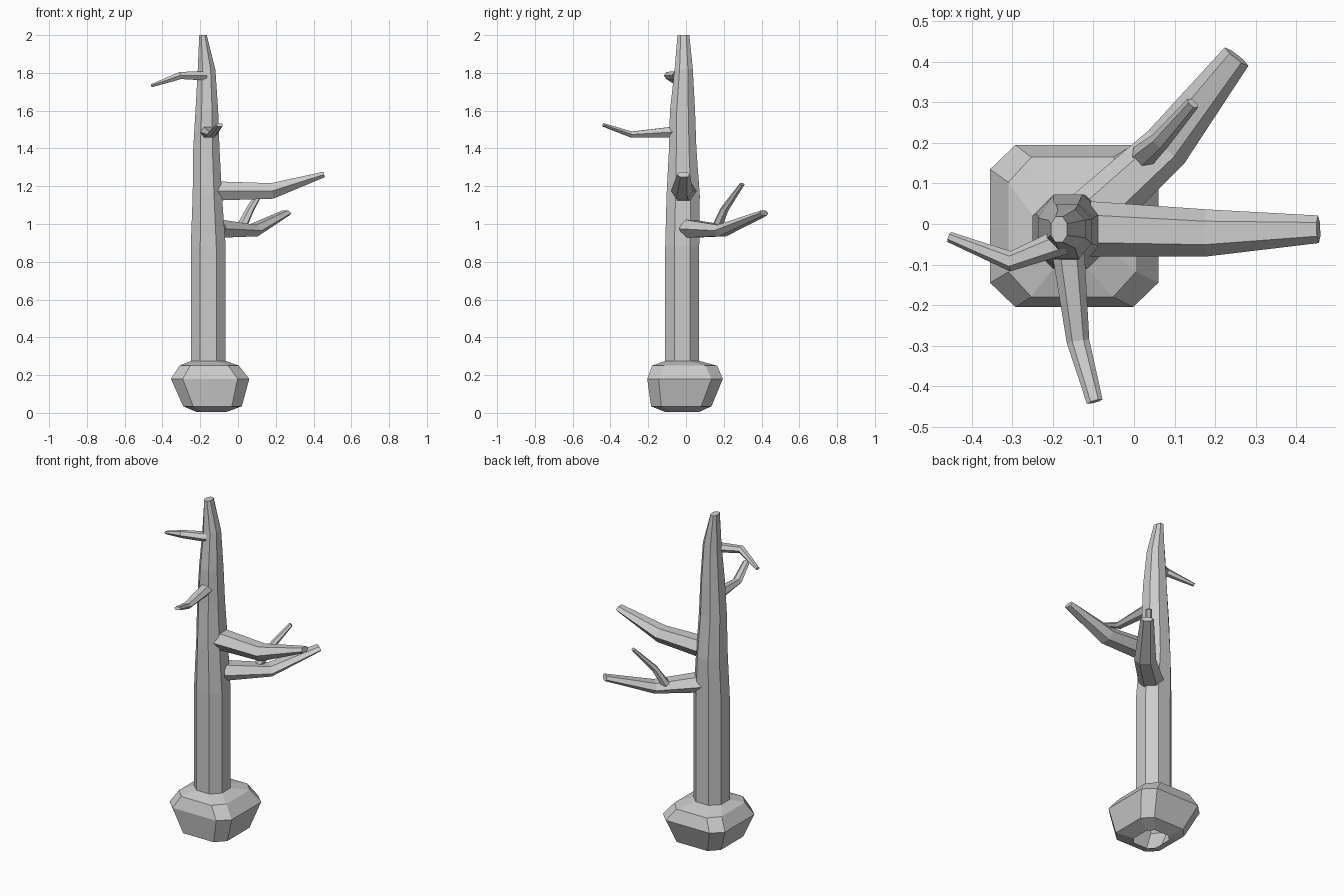
import bpy, bmesh
from math import cos, sin, pi
from mathutils import Vector

if "Cube" in bpy.data.objects:
    bpy.data.objects.remove(bpy.data.objects["Cube"])


def loft(name, rings, cap_start=False, cap_end=True):
    """Skin a list of equal-length point rings into one flat-shaded object."""
    bm = bmesh.new()
    loops = [[bm.verts.new(p) for p in ring] for ring in rings]
    n = len(loops[0])
    for a, b in zip(loops, loops[1:]):
        for i in range(n):
            j = (i + 1) % n
            bm.faces.new((a[i], a[j], b[j], b[i]))
    if cap_start:
        bm.faces.new(loops[0][::-1])
    if cap_end:
        bm.faces.new(loops[-1])
    bmesh.ops.recalc_face_normals(bm, faces=bm.faces)
    mesh = bpy.data.meshes.new(name)
    bm.to_mesh(mesh)
    bm.free()
    obj = bpy.data.objects.new(name, mesh)
    bpy.context.collection.objects.link(obj)
    return obj


def chamfered(z, x0, x1, y0, y1, c=0.27):
    """Eight-sided ring: a rectangle with its corners cut off."""
    cx, cy = c * (x1 - x0), c * (y1 - y0)
    return [(x0 + cx, y0, z), (x1 - cx, y0, z), (x1, y0 + cy, z), (x1, y1 - cy, z),
            (x1 - cx, y1, z), (x0 + cx, y1, z), (x0, y1 - cy, z), (x0, y0 + cy, z)]


def branch(name, stations, sides=6):
    """Bent tapering limb. Each station: centre x, y, z, half width, half height."""
    pts = [Vector(s[:3]) for s in stations]
    rings = []
    for i, s in enumerate(stations):
        d = (pts[min(i + 1, len(pts) - 1)] - pts[max(i - 1, 0)]).normalized()
        side = d.cross(Vector((0, 0, 1))).normalized()
        up = side.cross(d)
        rings.append([pts[i] + side * s[3] * cos(2 * pi * k / sides)
                      + up * s[4] * sin(2 * pi * k / sides) for k in range(sides)])
    return loft(name, rings)


# root ball, open underneath
loft("root_base", [
    chamfered(0.005, -0.22, -0.06, -0.11, 0.07, 0.2),
    chamfered(0.035, -0.29, 0.02, -0.185, 0.135, 0.17),
    chamfered(0.18, -0.355, 0.06, -0.205, 0.195, 0.15),
    chamfered(0.25, -0.31, 0.005, -0.18, 0.165, 0.18),
    chamfered(0.275, -0.25, -0.065, -0.11, 0.07)], cap_end=False)

# trunk, tapering to an off-centre tip
loft("trunk", [
    chamfered(0.275, -0.25, -0.065, -0.11, 0.07),
    chamfered(0.88, -0.25, -0.065, -0.11, 0.07),
    chamfered(1.15, -0.24, -0.085, -0.103, 0.073),
    chamfered(1.4, -0.237, -0.098, -0.09, 0.055),
    chamfered(1.6, -0.225, -0.105, -0.085, 0.048),
    chamfered(1.82, -0.213, -0.12, -0.06, 0.036),
    chamfered(2.0, -0.205, -0.165, -0.045, 0.018)])

# right branch
branch("right_branch", [(-0.11, -0.012, 1.175, 0.068, 0.058),
                        (0.18, -0.022, 1.175, 0.058, 0.048),
                        (0.455, -0.013, 1.262, 0.034, 0.017)])

# rear branch and its upright twig
branch("rear_branch", [(-0.11, 0.015, 0.975, 0.07, 0.055),
                       (0.08, 0.19, 0.965, 0.06, 0.035),
                       (0.253, 0.413, 1.058, 0.037, 0.017)])
branch("rear_twig", [(0.02, 0.165, 0.985, 0.032, 0.025),
                     (0.065, 0.205, 1.08, 0.024, 0.02),
                     (0.145, 0.298, 1.212, 0.017, 0.01)])

# front twig
branch("front_twig", [(-0.162, -0.07, 1.487, 0.04, 0.032),
                      (-0.138, -0.29, 1.474, 0.028, 0.018),
                      (-0.097, -0.438, 1.525, 0.02, 0.01)])

# upper left twig
branch("left_twig", [(-0.175, -0.042, 1.785, 0.034, 0.028),
                     (-0.305, -0.092, 1.786, 0.025, 0.022),
                     (-0.456, -0.032, 1.733, 0.013, 0.009)])
